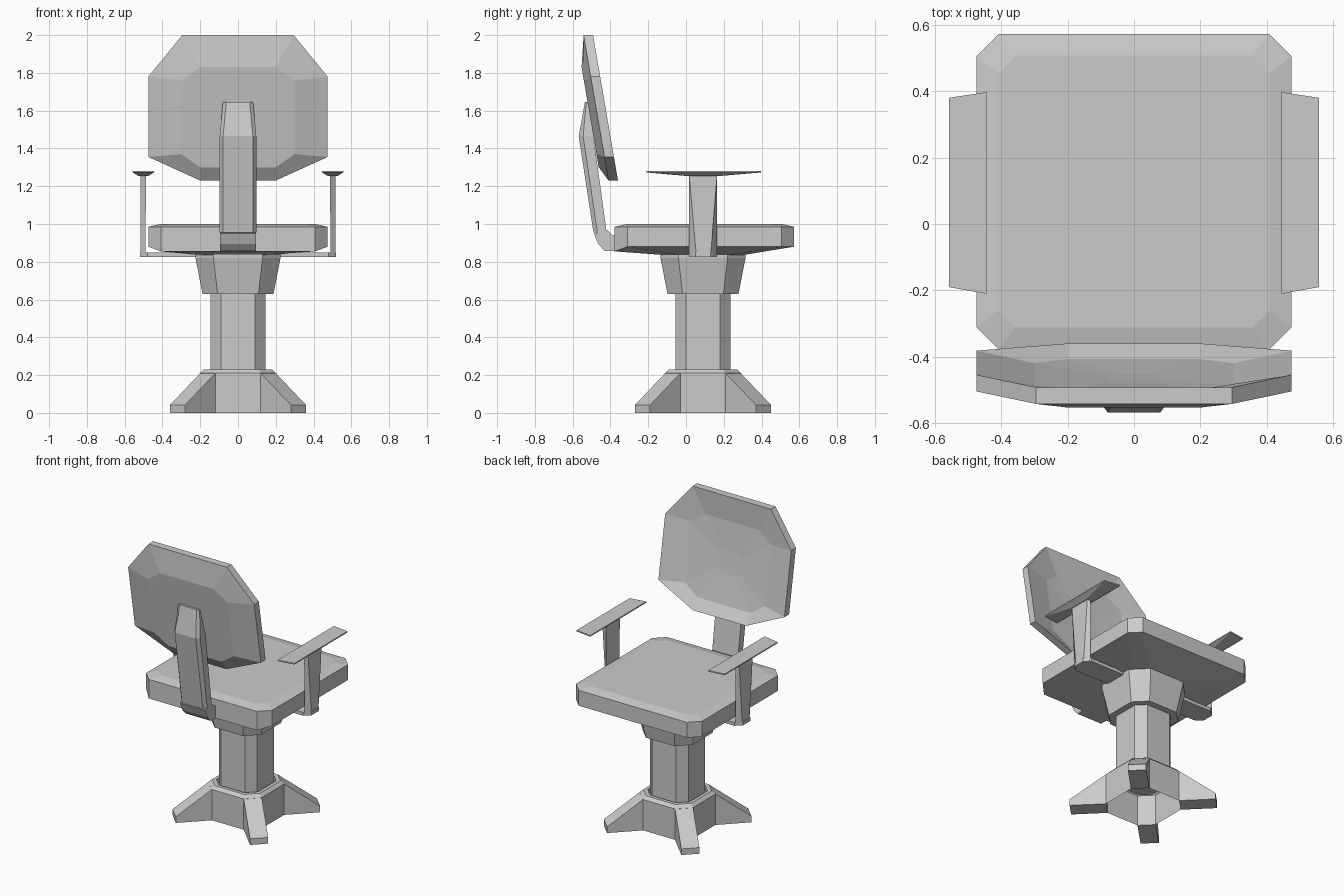
import bpy, bmesh, math

if "Cube" in bpy.data.objects:
    bpy.data.objects.remove(bpy.data.objects["Cube"])

CY = 0.09  # y of the pedestal axis


def loft(name, rings, start=True, end=True):
    """Skin a list of equal-length point rings, with optional end caps."""
    bm = bmesh.new()
    vs = [[bm.verts.new(p) for p in r] for r in rings]
    n = len(rings[0])
    for a, b in zip(vs, vs[1:]):
        for i in range(n):
            j = (i + 1) % n
            bm.faces.new((a[i], a[j], b[j], b[i]))
    if start:
        bm.faces.new(vs[0][::-1])
    if end:
        bm.faces.new(vs[-1])
    bmesh.ops.recalc_face_normals(bm, faces=bm.faces)
    me = bpy.data.meshes.new(name)
    bm.to_mesh(me)
    bm.free()
    ob = bpy.data.objects.new(name, me)
    bpy.context.collection.objects.link(ob)
    return ob


def octagon(h, f, z, cy=CY):
    """Square of half size h whose flat sides have half length f."""
    pts = [(f, -h), (h, -f), (h, f), (f, h), (-f, h), (-h, f), (-h, -f), (-f, -h)]
    return [(x, y + cy, z) for x, y in pts]


def rect(x0, x1, y0, y1, z):
    return [(x0, y0, z), (x1, y0, z), (x1, y1, z), (x0, y1, z)]


# Base: hollow octagonal hub with four diagonal wedge legs
loft("base_hub", [octagon(.20, .122, 0), octagon(.20, .122, .21), octagon(.18, .11, .23),
                  octagon(.157, .097, .23), octagon(.157, .097, .20)], False, False)
for k in range(4):
    a = math.radians(45 + 90 * k)
    c, s = math.cos(a), math.sin(a)

    def section(d, top, w=.0566):
        return [(d * c - u * s, d * s + u * c + CY, z)
                for u, z in ((-w, 0), (w, 0), (w, top), (-w, top))]
    loft(f"base_leg_{k + 1}", [section(.2265, .21), section(.4525, .042)])

# Column and flared collar
loft("column", [octagon(.145, .09, .18), octagon(.145, .09, .65)])
loft("collar", [octagon(.188, .108, .63), octagon(.225, .13, .82), octagon(.225, .13, .845)])

# Seat cushion: bevelled top, shallow faceted underside
SC = .0975
low = [(x, y, .855 if y < SC - .46 else z) for x, y, z in octagon(.475, .408, .88, SC)]
loft("seat", [octagon(.20, .12, .835, SC), low, octagon(.475, .408, .985, SC),
              octagon(.41, .357, 1.0, SC)])

# Bar under the seat, with clipped ends, carrying the armrests
bar = [(.48, .015), (.52, .05), (.52, .13), (.48, .165),
       (-.48, .165), (-.52, .13), (-.52, .05), (-.48, .015)]
loft("armrest_bar", [[(x, y, z) for x, y in bar] for z in (.825, .848)])

# Armrest posts and pads, mirrored left and right
for side, sx in (("left", -1), ("right", 1)):
    def flip(r):
        return [(sx * x, y, z) for x, y, z in r]
    foot = [(.49, .015, .83), (.515, .055, .83), (.515, .13, .83), (.49, .165, .83)]
    head = rect(.487, .515, .017, .165, 1.26)
    head = [head[0], head[1], head[2], head[3]]
    loft(f"{side}_arm_post", [flip(foot), flip(head)])
    edge = [(.445, -.21), (.558, -.19), (.558, .38), (.445, .397)]
    loft(f"{side}_arm_pad", [flip(rect(.478, .525, .017, .165, 1.253)),
                             flip([(x, y, 1.273) for x, y in edge]),
                             flip([(x, y, 1.281) for x, y in edge])])


# Backrest: tilted octagonal shell, dished in front and bulged behind
def back_ring(half, offset):
    pts = half + [(-x, z) for x, z in reversed(half)]
    return [(x, -.36 - .1714 * (z - 1.23) - offset, z) for x, z in pts]


outer = [(.295, 2.0), (.475, 1.78), (.475, 1.355), (.20, 1.23)]
inner = [(.20, 1.83), (.30, 1.76), (.30, 1.37), (.20, 1.30)]
middle = [(.05, 1.64), (.08, 1.61), (.08, 1.52), (.05, 1.49)]
loft("backrest", [back_ring(middle, .047), back_ring(inner, .035), back_ring(outer, 0),
                  back_ring(outer, .05), back_ring(inner, .09)])


# Backrest support: chamfered strip that bends toward the backrest
def strip(w, yb, yf, z, tilt=0):
    m = yb + (yf - yb) * .3
    return [(-w + .018, yb, z), (w - .018, yb, z), (w, m, z + tilt),
            (w, yf, z + tilt), (-w, yf, z + tilt), (-w, m, z + tilt)]


loft("back_support", [strip(.097, -.49, -.42, .955), strip(.097, -.568, -.49, 1.465),
                      strip(.08, -.535, -.512, 1.645)])

# Bracket joining the support to the seat
profile = [(-.487, .95), (-.415, .965), (-.39, .94), (-.30, .94),
           (-.30, .855), (-.43, .857), (-.465, .895)]
loft("back_bracket", [[(x, y, z) for y, z in profile] for x in (-.095, .095)])
